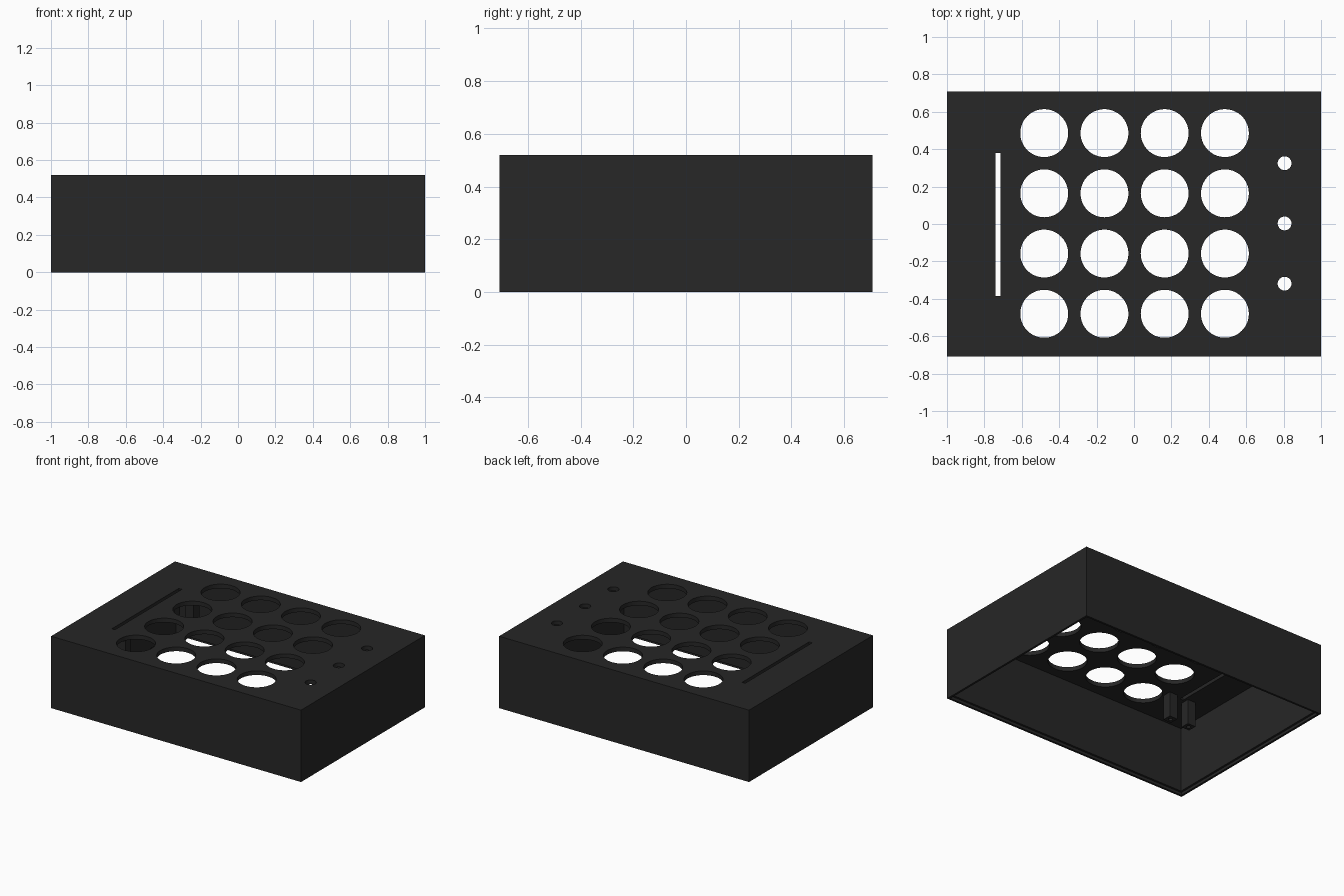
import bpy, bmesh, math
from mathutils import Matrix, Vector

if "Cube" in bpy.data.objects:
    bpy.data.objects.remove(bpy.data.objects["Cube"])

L, W, H = 2.0, 1.416, 0.52      # outer size
WALL, TOP = 0.03, 0.03          # wall and top panel thickness
LIP = 0.015                     # recess around the open bottom

black = bpy.data.materials.new("black_plastic")
black.diffuse_color = (0.02, 0.02, 0.02, 1)
black.use_nodes = True
black.node_tree.nodes["Principled BSDF"].inputs["Base Color"].default_value = black.diffuse_color


def add_box(bm, lo, hi):
    lo, hi = Vector(lo), Vector(hi)
    m = Matrix.Translation((lo + hi) / 2) @ Matrix.Diagonal((*(hi - lo), 1))
    bmesh.ops.create_cube(bm, size=1, matrix=m)


def add_cylinder(bm, x, y, z0, z1, r, n=64):
    bmesh.ops.create_cone(bm, cap_ends=True, segments=n, radius1=r, radius2=r,
                          depth=z1 - z0, matrix=Matrix.Translation((x, y, (z0 + z1) / 2)))


def to_object(bm, name):
    me = bpy.data.meshes.new(name)
    bm.to_mesh(me)
    bm.free()
    ob = bpy.data.objects.new(name, me)
    bpy.context.collection.objects.link(ob)
    return ob


def cut(ob, bm):
    cutter = to_object(bm, "cutter")
    cutter.hide_render = True
    mod = ob.modifiers.new("cut", 'BOOLEAN')
    mod.operation, mod.solver, mod.object = 'DIFFERENCE', 'EXACT', cutter
    bpy.context.view_layer.objects.active = ob
    bpy.ops.object.modifier_apply(modifier=mod.name)
    bpy.data.objects.remove(cutter)


def finish(ob):
    ob.data.materials.clear()
    ob.data.materials.append(black)
    bpy.ops.object.select_all(action='DESELECT')
    ob.select_set(True)
    bpy.context.view_layer.objects.active = ob
    bpy.ops.object.shade_smooth_by_angle(angle=math.radians(30))


# Enclosure: box open at the bottom
bm = bmesh.new()
add_box(bm, (-L / 2, -W / 2, 0), (L / 2, W / 2, H))
case = to_object(bm, "enclosure")

bm = bmesh.new()
add_box(bm, (-L / 2 + WALL, -W / 2 + WALL, -0.1), (L / 2 - WALL, W / 2 - WALL, H - TOP))
cut(case, bm)

# Stepped recess for a bottom lid
bm = bmesh.new()
add_box(bm, (-L / 2 + LIP, -W / 2 + LIP, -0.1), (L / 2 - LIP, W / 2 - LIP, 0.02))
cut(case, bm)

# Top panel openings: 4x4 buttons, three knobs, one fader slot
bm = bmesh.new()
pitch = 0.322
for i in range(4):
    for j in range(4):
        add_cylinder(bm, 0.003 + (i - 1.5) * pitch, 0.003 + (j - 1.5) * pitch, 0.4, 0.6, 0.128)
for j in (-1, 0, 1):
    add_cylinder(bm, 0.805, 0.003 + j * pitch, 0.4, 0.6, 0.037, 48)
add_box(bm, (-0.74, -0.385, 0.4), (-0.715, 0.38, 0.6))
cut(case, bm)
finish(case)

# Fader mounting posts under the slot ends, each with a screw hole
for k, (sx, sy) in enumerate(((-1, -1), (1, -1), (-1, 1), (1, 1))):
    x, y, h = -0.715 + sx * 0.077, sy * 0.39, 0.0325
    bm = bmesh.new()
    add_box(bm, (x - h, y - h, 0.31), (x + h, y + h, H - TOP + 0.005))
    post = to_object(bm, f"fader_post_{k + 1}")
    bm = bmesh.new()
    add_cylinder(bm, x, y, 0.2, 0.45, 0.014, 24)
    cut(post, bm)
    finish(post)
